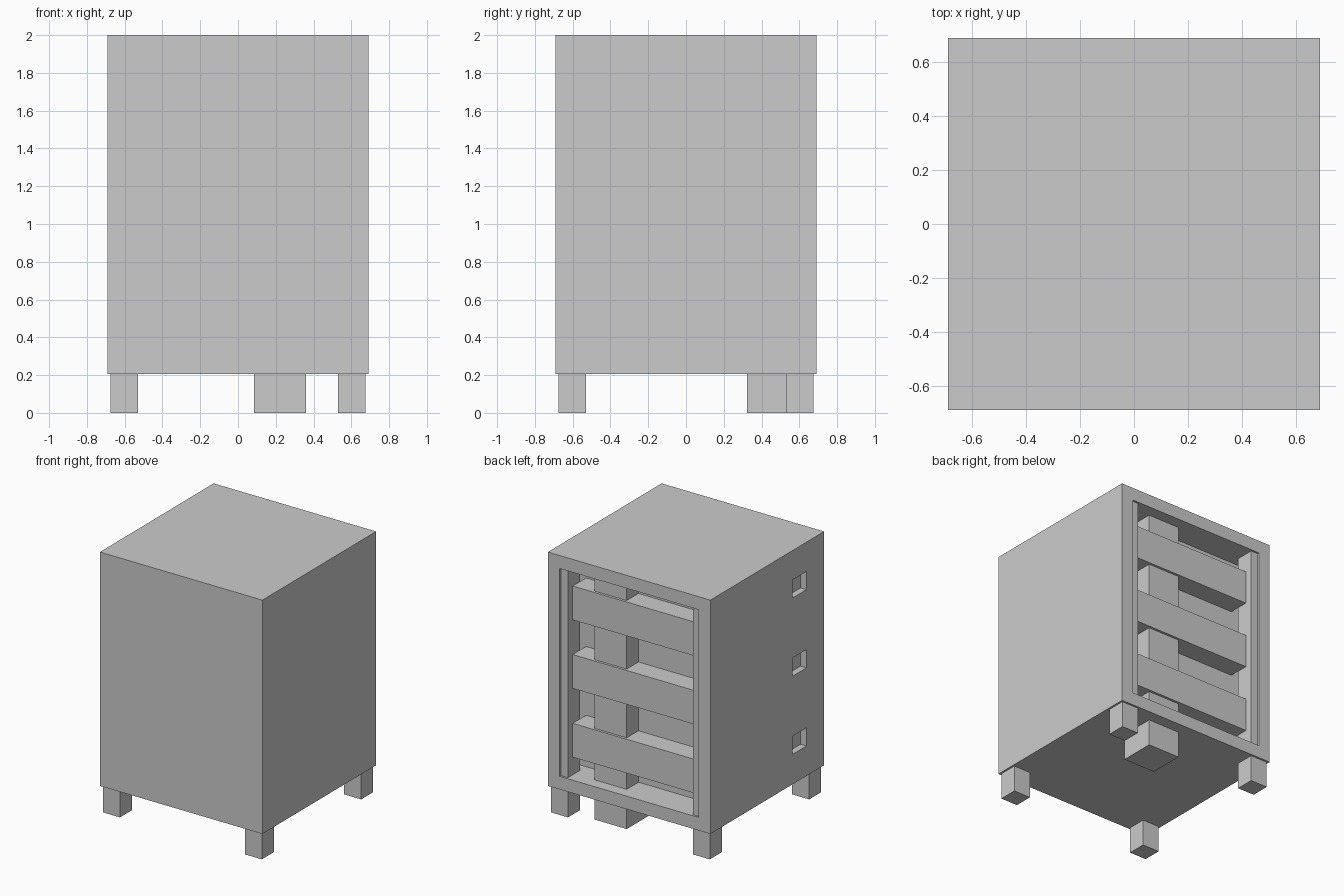
import bpy

if "Cube" in bpy.data.objects:
    bpy.data.objects.remove(bpy.data.objects["Cube"])


def box(name, x0, x1, y0, y1, z0, z1):
    """Axis-aligned box from its limits."""
    bpy.ops.mesh.primitive_cube_add(size=1, location=((x0 + x1) / 2, (y0 + y1) / 2, (z0 + z1) / 2))
    ob = bpy.context.object
    ob.name = name
    ob.scale = (x1 - x0, y1 - y0, z1 - z0)
    bpy.ops.object.transform_apply(location=False, rotation=False, scale=True)
    return ob


def cut(target, cutter):
    """Subtract the cutter from the target."""
    mod = target.modifiers.new("cut", 'BOOLEAN')
    mod.operation = 'DIFFERENCE'
    mod.solver = 'EXACT'
    mod.object = cutter
    bpy.context.view_layer.objects.active = target
    bpy.ops.object.modifier_apply(modifier=mod.name)
    bpy.data.objects.remove(cutter, do_unlink=True)


H = 0.69        # half width of the body
BASE = 0.205    # underside of the body
WALL = 0.455    # back wall of the recess

# Body with a recess in the back
body = box("cabinet_body", -H, H, -H, H, BASE, 2.0)
cut(body, box("recess_cutter", -0.59, 0.59, WALL, 0.8, 0.305, 1.9))

# Shallow pockets in the left side
for z in (0.505, 1.105, 1.705):
    cut(body, box("pocket_cutter", -0.8, -0.64, -0.475, -0.305, z - 0.07, z + 0.07))

# Corner legs: the back pair runs up through the recess as posts
for side, x in (("left", -0.6025), ("right", 0.6025)):
    box("front_leg_" + side, x - 0.0725, x + 0.0725, -0.675, -0.53, 0, BASE)
    box("back_post_" + side, x - 0.0725, x + 0.0725, 0.53, 0.675, 0, 1.9)

# Thick off-centre post in the recess
box("thick_post", 0.085, 0.36, 0.322, 0.598, 0, 1.9)

# Cross slats between the back posts
for i, z in enumerate((0.57, 1.098, 1.624)):
    box(f"back_slat_{i + 1}", -0.53, 0.53, WALL, 0.617, z - 0.13, z + 0.13)
